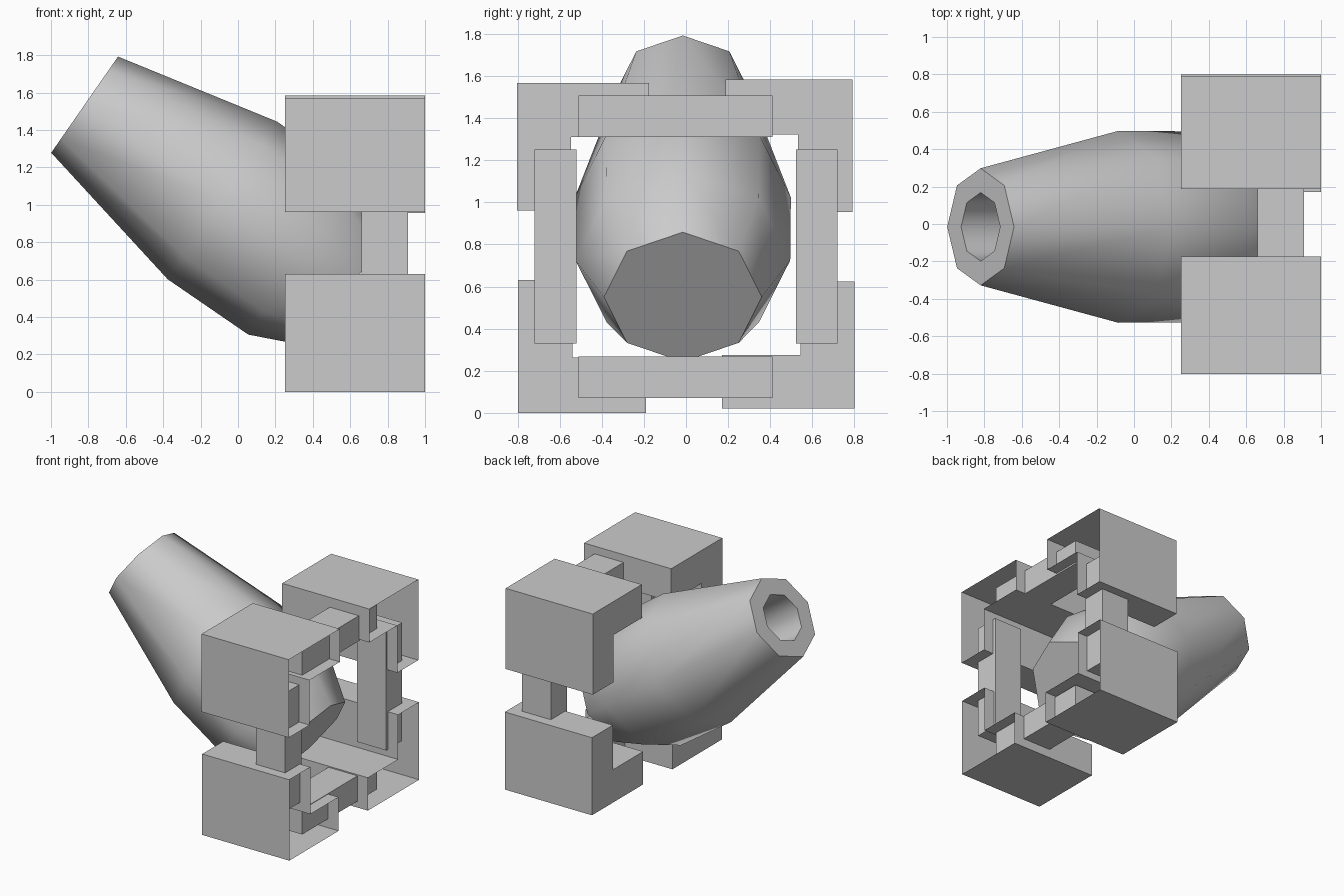
import bpy, bmesh, math
from mathutils import Vector

if "Cube" in bpy.data.objects:
    bpy.data.objects.remove(bpy.data.objects["Cube"])


def make_object(name, bm):
    bmesh.ops.recalc_face_normals(bm, faces=bm.faces)
    mesh = bpy.data.meshes.new(name)
    bm.to_mesh(mesh)
    bm.free()
    obj = bpy.data.objects.new(name, mesh)
    bpy.context.collection.objects.link(obj)
    return obj


def box(name, lo, hi):
    bm = bmesh.new()
    bmesh.ops.create_cube(bm, size=1)
    for v in bm.verts:
        v.co = [(a + b) / 2 + c * (b - a) for a, b, c in zip(lo, hi, v.co)]
    return make_object(name, bm)


def corner(name, y_out, y_in, z_out, z_in, y_leg, z_arm, x0=0.25, x1=1.0):
    """L-shaped shell, closed at the x0 end and open at the x1 end."""
    outline = [(y_out, z_out), (y_in, z_out), (y_in, z_arm),
               (y_leg, z_arm), (y_leg, z_in), (y_out, z_in)]
    bm = bmesh.new()
    a = [bm.verts.new((x0, y, z)) for y, z in outline]
    b = [bm.verts.new((x1, y, z)) for y, z in outline]
    bm.faces.new(a)
    for i in range(6):
        j = (i + 1) % 6
        bm.faces.new((a[i], a[j], b[j], b[i]))
    return make_object(name, bm)


# Tilted eight-sided barrel: (distance along axis, radius), from bore to end cap
start = Vector((-0.82, -0.015, 1.535))
axis = Vector((0.82, 0, -0.57)).normalized()
up = Vector((0.57, 0, 0.82)).normalized()
side = Vector((0, 1, 0))
profile = [(0.6, 0.183), (0, 0.183), (0, 0.313), (0.897, 0.513),
           (1.42, 0.51), (1.725, 0.375)]
bm = bmesh.new()
rings = []
for t, r in profile:
    ring = []
    for k in range(8):
        ang = k * math.pi / 4
        ring.append(bm.verts.new(start + axis * t
                                 + r * (up * math.cos(ang) + side * math.sin(ang))))
    rings.append(ring)
for p, q in zip(rings, rings[1:]):
    for k in range(8):
        m = (k + 1) % 8
        bm.faces.new((p[k], p[m], q[m], q[k]))
bm.faces.new(rings[0])
bm.faces.new(rings[-1])
barrel = make_object("barrel", bm)
bpy.context.view_layer.objects.active = barrel
barrel.select_set(True)
bpy.ops.object.shade_smooth_by_angle(angle=math.radians(50))

# Four open corner brackets, each slightly different
corner("upper_front_bracket", -0.803, -0.175, 1.567, 0.96, -0.547, 1.31)
corner("upper_back_bracket", 0.79, 0.187, 1.583, 0.955, 0.533, 1.323)
corner("lower_front_bracket", -0.797, -0.19, 0.0, 0.63, -0.538, 0.263)
corner("lower_back_bracket", 0.80, 0.17, 0.02, 0.624, 0.543, 0.276)

# Bars linking the brackets
box("front_bar", (0.66, -0.72, 0.33), (0.91, -0.52, 1.25))
box("back_bar", (0.66, 0.523, 0.33), (0.91, 0.72, 1.25))
box("top_bar", (0.66, -0.51, 1.31), (0.91, 0.41, 1.507))
box("bottom_bar", (0.66, -0.51, 0.07), (0.91, 0.41, 0.267))
